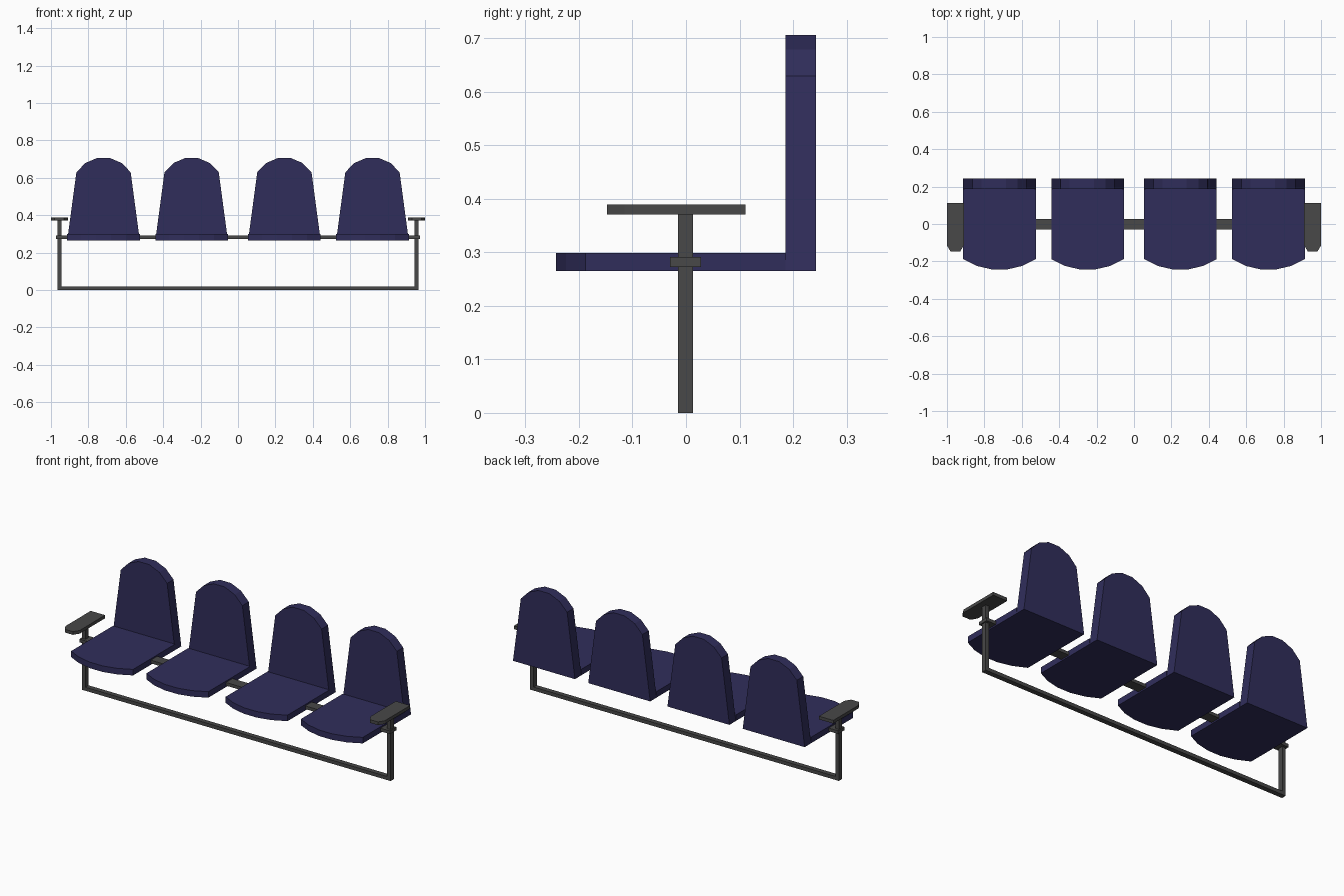
import bpy, bmesh
from math import sin, cos, asin
from mathutils import Vector

if "Cube" in bpy.data.objects:
    bpy.data.objects.remove(bpy.data.objects["Cube"])


def material(name, rgb):
    m = bpy.data.materials.new(name)
    m.diffuse_color = (*rgb, 1)
    m.use_nodes = True
    m.node_tree.nodes["Principled BSDF"].inputs["Base Color"].default_value = m.diffuse_color
    return m


NAVY = material("navy_plastic", (0.03, 0.027, 0.105))
STEEL = material("dark_metal", (0.065, 0.065, 0.065))


def prism(name, outline, to3d, depth, mat):
    """Extrude a 2D outline, mapped into space by to3d, along depth."""
    bm = bmesh.new()
    face = bm.faces.new([bm.verts.new(to3d(a, b)) for a, b in outline])
    new = bmesh.ops.extrude_face_region(bm, geom=[face])["geom"]
    bmesh.ops.translate(bm, vec=Vector(depth),
                        verts=[v for v in new if isinstance(v, bmesh.types.BMVert)])
    bmesh.ops.recalc_face_normals(bm, faces=bm.faces)
    me = bpy.data.meshes.new(name)
    bm.to_mesh(me)
    bm.free()
    me.materials.append(mat)
    ob = bpy.data.objects.new(name, me)
    bpy.context.collection.objects.link(ob)
    return ob


def box(name, x, y, z, mat):
    rect = [(x[0], y[0]), (x[1], y[0]), (x[1], y[1]), (x[0], y[1])]
    return prism(name, rect, lambda a, b: (a, b, z[0]), (0, 0, z[1] - z[0]), mat)


def arc(half, base, tip, n=5):
    """Shallow arc of n segments over a chord, bulging from base to tip."""
    sag = abs(tip - base)
    r = (half ** 2 + sag ** 2) / (2 * sag)
    t = asin(half / r)
    angles = [t - 2 * t * i / n for i in range(n + 1)]
    low, high = cos(t), cos(t / n)
    return [(r * sin(a), base + (tip - base) * (cos(a) - low) / (high - low))
            for a in angles]


# Four seats: flat cushion with curved front, tapered back with rounded top
seat_outline = [(-0.194, 0.186), (0.194, 0.186)] + arc(0.194, -0.188, -0.243)
back_outline = [(-0.194, 0.265), (0.194, 0.265)] + arc(0.145, 0.63, 0.706)
for i, cx in enumerate((-0.719, -0.248, 0.248, 0.719), 1):
    prism(f"seat_{i}", seat_outline, lambda a, b: (cx + a, b, 0.265),
          (0, 0, 0.034), NAVY)
    prism(f"backrest_{i}", back_outline, lambda a, b: (cx + a, 0.186, b),
          (0, 0.057, 0), NAVY)

# Beam carrying the seats and floor rail
box("seat_beam", (-0.972, 0.972), (-0.03, 0.028), (0.273, 0.291), STEEL)
box("floor_rail", (-0.944, 0.944), (-0.015, 0.013), (0, 0.02), STEEL)

# End posts and armrests with clipped front corners
arm = [(-0.045, 0.111), (0.045, 0.111), (0.045, -0.115), (0.025, -0.148),
       (-0.025, -0.148), (-0.045, -0.115)]
for side, s in (("left", -1), ("right", 1)):
    cx = s * 0.955
    box(f"{side}_post", (cx - 0.011, cx + 0.011), (-0.015, 0.013), (0, 0.372), STEEL)
    prism(f"{side}_armrest", arm, lambda a, b: (cx + a, b, 0.371),
          (0, 0, 0.018), STEEL)
